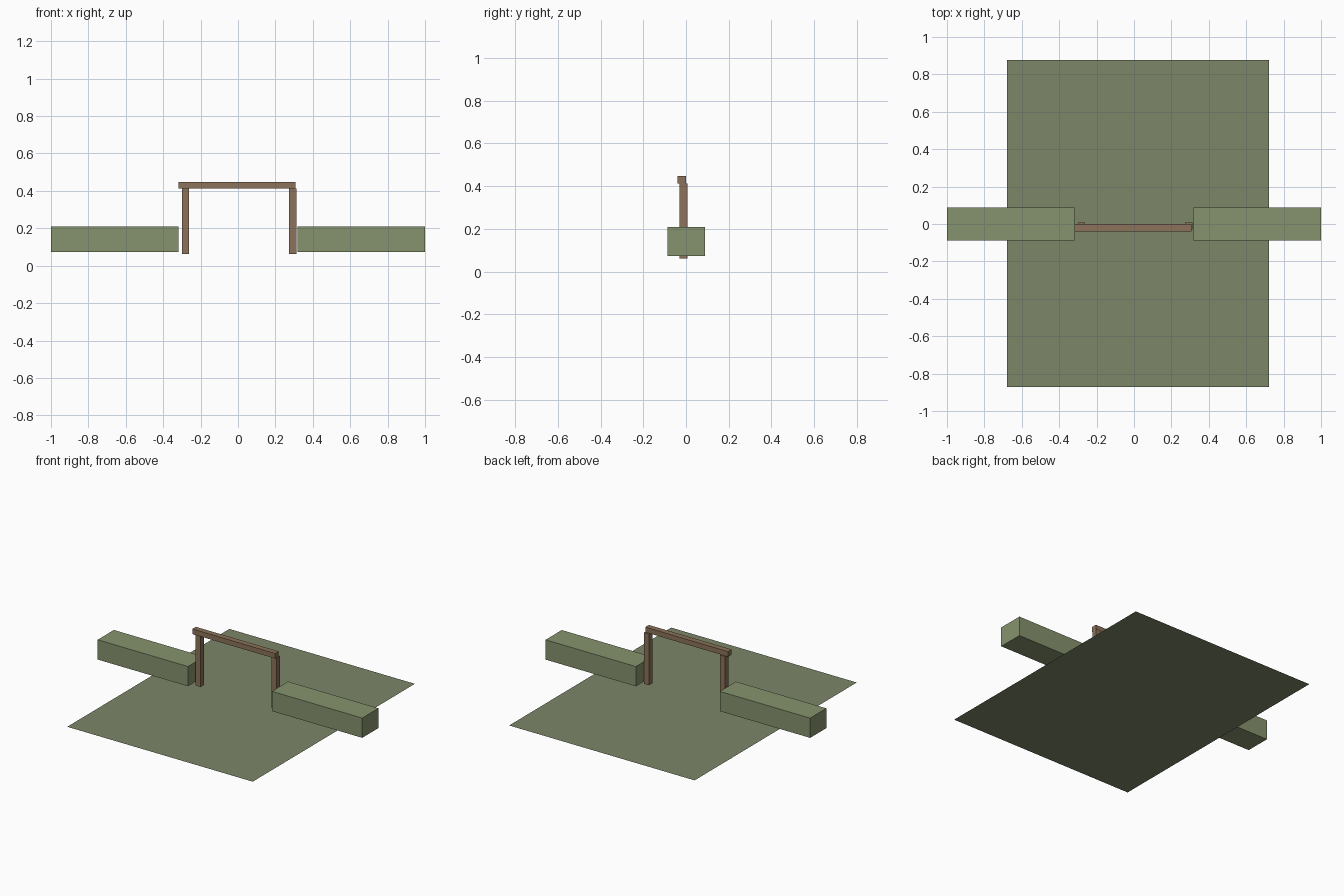
import bpy

if "Cube" in bpy.data.objects:
    bpy.data.objects.remove(bpy.data.objects["Cube"])


def material(name, rgb):
    m = bpy.data.materials.new(name)
    m.diffuse_color = (*rgb, 1)
    m.use_nodes = True
    m.node_tree.nodes["Principled BSDF"].inputs["Base Color"].default_value = m.diffuse_color
    return m


def box(name, lo, hi, mat):
    """Axis-aligned box between two corners."""
    bpy.ops.mesh.primitive_cube_add(size=1, location=[(a + b) / 2 for a, b in zip(lo, hi)])
    o = bpy.context.object
    o.name = name
    o.scale = [b - a for a, b in zip(lo, hi)]
    bpy.ops.object.transform_apply(location=False, rotation=False, scale=True)
    o.data.materials.append(mat)
    return o


hedge_green = material("hedge_green", (0.24, 0.29, 0.155))
grass_green = material("grass_green", (0.20, 0.24, 0.14))
wood = material("wood", (0.26, 0.17, 0.10))

# Lawn: a single flat sheet, slightly off centre
bpy.ops.mesh.primitive_plane_add(size=1, location=(0.021, 0.003, 0))
lawn = bpy.context.object
lawn.name = "lawn"
lawn.scale = (1.402, 1.75, 1)
bpy.ops.object.transform_apply(location=False, rotation=False, scale=True)
lawn.data.materials.append(grass_green)

# Hedges on both sides of the gate
for side, x0, x1 in (("left", -1.0, -0.317), ("right", 0.317, 1.0)):
    box(side + "_hedge", (x0, -0.087, 0.074), (x1, 0.088, 0.209), hedge_green)

# Gate posts
for side, x in (("left", -0.281), ("right", 0.293)):
    box(side + "_post", (x - 0.019, -0.03, 0.062), (x + 0.019, 0.008, 0.412), wood)

# Crossbeam, set slightly forward of the posts
box("crossbeam", (-0.318, -0.039, 0.412), (0.308, -0.001, 0.447), wood)
